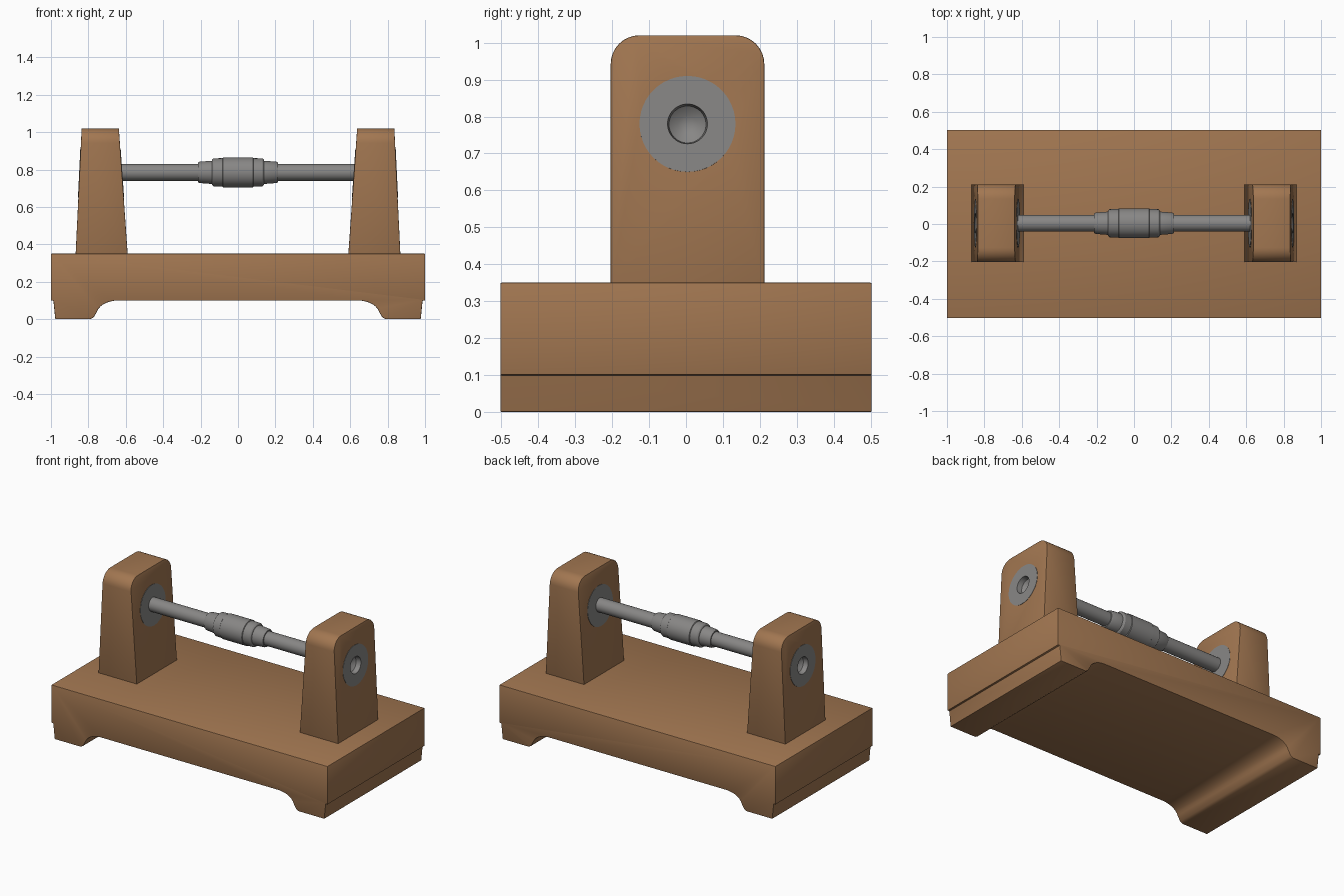
import bpy, bmesh
from math import pi, cos, sin, atan2, radians
from mathutils import Matrix, Vector

if "Cube" in bpy.data.objects:
    bpy.data.objects.remove(bpy.data.objects["Cube"], do_unlink=True)


def material(name, colour):
    mat = bpy.data.materials.new(name)
    mat.use_nodes = True
    mat.diffuse_color = colour
    mat.node_tree.nodes["Principled BSDF"].inputs["Base Color"].default_value = colour
    return mat


WOOD = material("warm wood brown", (0.36, 0.183, 0.082, 1))
STEEL = material("steel grey", (0.245, 0.24, 0.235, 1))

Y_MID, Z_AXIS = 0.004, 0.785
Z_BASE, Z_TOP = 0.35, 1.02


def make(name, bm, mat, matrix=Matrix()):
    bmesh.ops.remove_doubles(bm, verts=bm.verts, dist=1e-5)
    bmesh.ops.recalc_face_normals(bm, faces=bm.faces)
    mesh = bpy.data.meshes.new(name)
    bm.to_mesh(mesh)
    bm.free()
    mesh.transform(matrix)
    mesh.materials.append(mat)
    obj = bpy.data.objects.new(name, mesh)
    bpy.context.collection.objects.link(obj)
    return obj


def activate(obj):
    bpy.ops.object.select_all(action='DESELECT')
    obj.select_set(True)
    bpy.context.view_layer.objects.active = obj


def smooth(obj):
    activate(obj)
    bpy.ops.object.shade_smooth_by_angle(angle=radians(32))


def apply_modifiers(obj):
    activate(obj)
    for mod in list(obj.modifiers):
        bpy.ops.object.modifier_apply(modifier=mod.name)


def bevel(obj, width):
    mod = obj.modifiers.new("soft edges", 'BEVEL')
    mod.width, mod.segments = width, 2
    mod.limit_method, mod.angle_limit = 'ANGLE', radians(35)


def prism(points, direction):
    """Extrude a closed outline."""
    bm = bmesh.new()
    face = bm.faces.new([bm.verts.new(p) for p in points])
    out = bmesh.ops.extrude_face_region(bm, geom=[face], use_keep_orig=True)
    verts = [v for v in out["geom"] if isinstance(v, bmesh.types.BMVert)]
    bmesh.ops.translate(bm, verts=verts, vec=direction)
    return bm


def lathe(profile, steps=48):
    """Revolve (along, radius) points about the x axis."""
    bm = bmesh.new()
    verts = [bm.verts.new((u, 0, r)) for u, r in profile]
    edges = [bm.edges.new(pair) for pair in zip(verts, verts[1:])]
    bmesh.ops.spin(bm, geom=verts + edges, cent=(0, 0, 0), axis=(1, 0, 0),
                   angle=2 * pi, steps=steps, use_merge=False)
    return bm


# Base plank with two feet and a coved underside
half = [(1, Z_BASE), (1, 0.1), (0.987, 0.1), (0.977, 0), (0.79, 0), (0.772, 0.01)]
half += [(0.64 + 0.115 * cos(a * pi / 16), 0.028 + 0.072 * sin(a * pi / 16))
         for a in range(1, 9)]
outline = half + [(-x, z) for x, z in reversed(half)]
base = make("base", prism([(x, -0.503, z) for x, z in outline], (0, 1.006, 0)), WOOD)
bevel(base, 0.004)
apply_modifiers(base)
smooth(base)

# Tapered posts: outer and inner faces lean towards each other
OUTER, INNER = (0.868, 0.836), (0.59, 0.637)
HALF_Y, CORNER = 0.208, 0.078


def lean(pair, z):
    return pair[0] + (pair[1] - pair[0]) * (z - Z_BASE) / (Z_TOP - Z_BASE)


def facing(pair, outward):
    """Frame whose x axis is the normal of a leaning post face."""
    tilt = atan2(pair[0] - pair[1], Z_TOP - Z_BASE)
    turn = Matrix.Rotation(-tilt, 4, 'Y')
    if not outward:
        turn = turn @ Matrix.Rotation(pi, 4, 'Z')
    return Matrix.Translation((lean(pair, 0.78), Y_MID, 0.78)) @ turn


def post_mesh():
    side = [(HALF_Y, Z_BASE - 0.01)]
    side += [(HALF_Y - CORNER + CORNER * cos(a * pi / 16),
              Z_TOP - CORNER + CORNER * sin(a * pi / 16)) for a in range(9)]
    ring = side + [(-y, z) for y, z in reversed(side)]
    bm = prism([(0, y + Y_MID, z) for y, z in ring], (1, 0, 0))
    for v in bm.verts:
        v.co.x = lean(OUTER if v.co.x > 0.5 else INNER, v.co.z)
    return bm


half_turn = (Matrix.Translation((0, Y_MID, 0)) @ Matrix.Rotation(pi, 4, 'Z')
             @ Matrix.Translation((0, -Y_MID, 0)))

for side, place in (("left", Matrix()), ("right", half_turn)):
    post = make(side + "_post", post_mesh(), WOOD, place)
    bevel(post, 0.003)
    outer_frame = place @ facing(OUTER, True)

    # Round recess that takes the bearing
    cutter = make(side + "_recess_cutter",
                  lathe([(-0.06, 0), (-0.06, 0.13), (0.05, 0.13), (0.05, 0)]),
                  WOOD, outer_frame)
    cutter.hide_render = True
    cut = post.modifiers.new("recess", 'BOOLEAN')
    cut.operation, cut.object, cut.solver = 'DIFFERENCE', cutter, 'EXACT'
    apply_modifiers(post)
    bpy.data.objects.remove(cutter, do_unlink=True)
    smooth(post)

    # Outer bearing with a blind socket, inner washer around the rod
    smooth(make(side + "_bearing",
                lathe([(-0.06, 0), (-0.06, 0.13), (0.002, 0.13), (0.002, 0.054),
                       (-0.03, 0.05), (-0.05, 0.025), (-0.055, 0)]),
                STEEL, outer_frame))
    smooth(make(side + "_washer",
                lathe([(-0.02, 0), (-0.02, 0.13), (0.002, 0.13), (0.002, 0)]),
                STEEL, place @ facing(INNER, False)))

# Rod between the posts
axis = Matrix.Translation((0, Y_MID, Z_AXIS))
smooth(make("rod", lathe([(-0.64, 0), (-0.64, 0.045), (0.64, 0.045), (0.64, 0)], 32),
            STEEL, axis))

# Stepped coupling in the middle of the rod
right = [(0.215, 0.04), (0.215, 0.052), (0.205, 0.057), (0.14, 0.062), (0.137, 0.07),
         (0.13, 0.075), (0.083, 0.076), (0.08, 0.08)]
profile = [(-u, r) for u, r in right] + right[::-1]
smooth(make("coupling", lathe([(-0.215, 0)] + profile + [(0.215, 0)], 32), STEEL, axis))
